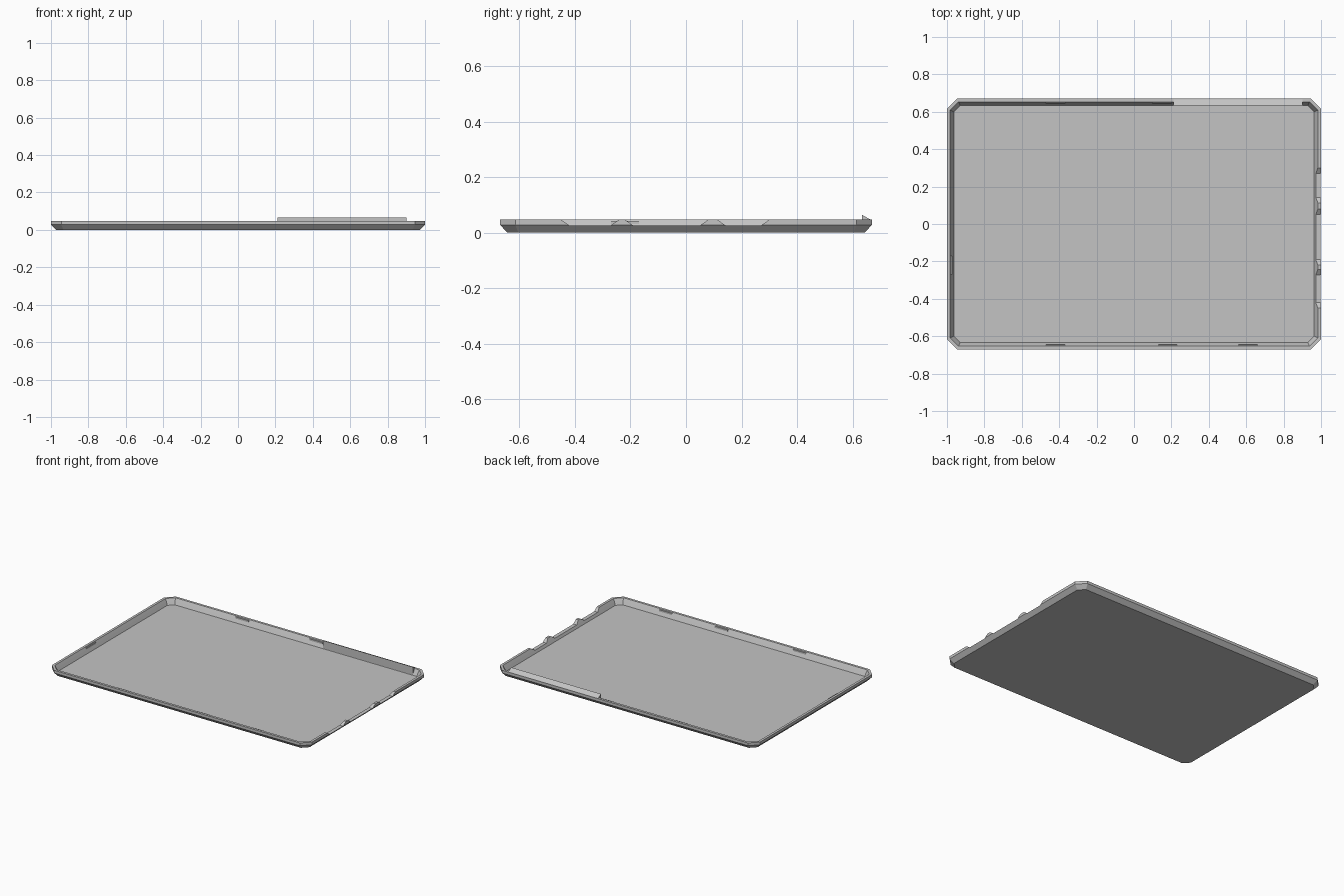
import bpy, bmesh

cube = bpy.data.objects.get("Cube")
if cube:
    bpy.data.objects.remove(cube, do_unlink=True)

HX, HY, CUT = 1.0, 0.67, 0.055
RIM, FLOOR = 0.047, 0.008

grey = bpy.data.materials.new("matte_grey")
grey.use_nodes = True
colour = (0.55, 0.55, 0.55, 1)
grey.diffuse_color = colour
grey.node_tree.nodes["Principled BSDF"].inputs["Base Color"].default_value = colour


def finish(name, bm):
    bmesh.ops.recalc_face_normals(bm, faces=bm.faces)
    mesh = bpy.data.meshes.new(name)
    bm.to_mesh(mesh)
    bm.free()
    mesh.materials.append(grey)
    obj = bpy.data.objects.new(name, mesh)
    bpy.context.collection.objects.link(obj)
    return obj


def loft(name, rings):
    """Join rings of points with side faces and close both ends."""
    bm = bmesh.new()
    loops = [[bm.verts.new(p) for p in ring] for ring in rings]
    n = len(loops[0])
    for a, b in zip(loops, loops[1:]):
        for i in range(n):
            j = (i + 1) % n
            bm.faces.new((a[i], a[j], b[j], b[i]))
    bm.faces.new(loops[0])
    bm.faces.new(loops[-1])
    return finish(name, bm)


def octagon(inset, z):
    """Rectangle with cut corners, offset evenly inward."""
    x, y = HX - inset, HY - inset
    c = CUT - 0.586 * inset
    quarter = [(x, y - c), (x - c, y)]
    half = quarter + [(-px, py) for px, py in reversed(quarter)]
    return [(px, py, z) for px, py in half + [(-px, -py) for px, py in half]]


# Tray: bevelled underside, upright edge, thin rim, sloped inner wall and floor
tray = loft("tray", [octagon(d, z) for d, z in (
    (0.027, 0), (0, 0.028), (0, RIM), (0.017, RIM), (0.027, 0.028), (0.037, FLOOR))])

# Flared openings in the left side wall
for k, (y0, y1) in enumerate(((-0.45, -0.242), (-0.22, 0.08), (0.113, 0.3))):
    profile = [(y0 + 0.03, 0.026), (y1 - 0.03, 0.026), (y1, RIM),
               (y1, 0.06), (y0, 0.06), (y0, RIM)]
    cutter = loft(f"port_cutter_{k}", [[(x, y, z) for y, z in profile] for x in (0.95, 1.05)])
    cutter.hide_render = True
    cutter.hide_viewport = True
    cut = tray.modifiers.new("port", "BOOLEAN")
    cut.operation = "DIFFERENCE"
    cut.solver = "EXACT"
    cut.object = cutter

# Raised latch along the back edge, sloping down to the outside
latch_profile = [(0.668, RIM - 0.004), (0.665, RIM), (0.634, 0.065), (0.634, 0.007), (0.645, 0.007)]
loft("raised_latch", [[(x, y, z) for y, z in latch_profile] for x in (0.21, 0.9)])


# Small retaining clips on the inner walls
def clip(name, x, y, sx, sy):
    bm = bmesh.new()
    bmesh.ops.create_cube(bm, size=1)
    for v in bm.verts:
        v.co = (x + v.co.x * sx, y + v.co.y * sy, 0.037 + v.co.z * 0.012)
    finish(name, bm)


for k, x in enumerate((0.61, 0.18, -0.42)):
    clip(f"front_clip_{k}", x, -0.65, 0.1, 0.012)
for k, x in enumerate((-0.42, 0.15)):
    clip(f"back_clip_{k}", x, 0.65, 0.1, 0.012)
clip("right_clip", -0.98, -0.22, 0.012, 0.1)
